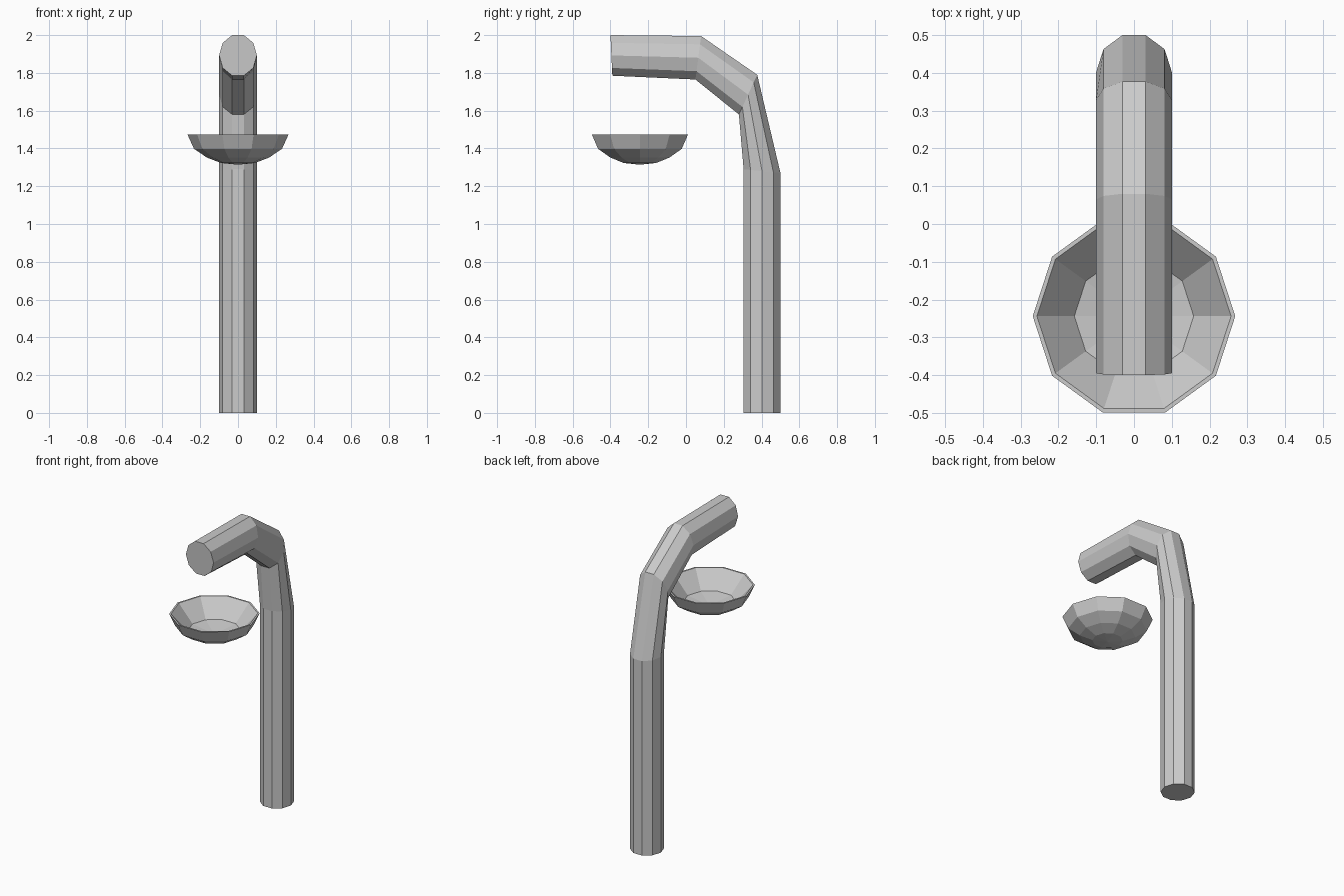
import bpy, bmesh, math

if "Cube" in bpy.data.objects:
    bpy.data.objects.remove(bpy.data.objects["Cube"])

SIDES = 10


def loft(name, rings):
    """Skin a list of rings; a ring holding one point closes into a fan, others get an end cap."""
    bm = bmesh.new()
    loops = [[bm.verts.new(p) for p in ring] for ring in rings]
    for a, b in zip(loops, loops[1:]):
        for i in range(SIDES):
            j = (i + 1) % SIDES
            if len(a) == 1:
                bm.faces.new((a[0], b[j], b[i]))
            elif len(b) == 1:
                bm.faces.new((a[i], a[j], b[0]))
            else:
                bm.faces.new((a[i], a[j], b[j], b[i]))
    for end in (loops[0], loops[-1]):
        if len(end) > 1:
            bm.faces.new(end)
    bmesh.ops.recalc_face_normals(bm, faces=bm.faces)
    mesh = bpy.data.meshes.new(name)
    bm.to_mesh(mesh)
    bm.free()
    obj = bpy.data.objects.new(name, mesh)
    bpy.context.collection.objects.link(obj)
    return obj


# Bent post: each ring spans from an outer to an inner (y, z) point
def post_ring(outer, inner, half_width=0.1):
    ring = []
    for i in range(SIDES):
        a = 2 * math.pi * i / SIDES
        t = 0.5 + 0.5 * math.sin(a) / math.sin(math.radians(72))
        ring.append((half_width * math.cos(a),
                     inner[0] + (outer[0] - inner[0]) * t,
                     inner[1] + (outer[1] - inner[1]) * t))
    return ring


bends = [((0.5, 0), (0.305, 0)),
         ((0.5, 1.27), (0.305, 1.29)),
         ((0.377, 1.79), (0.28, 1.58)),
         ((0.08, 1.995), (0.05, 1.765)),
         ((-0.4, 2.0), (-0.39, 1.785))]
loft("bent_post", [post_ring(o, i) for o, i in bends])


# Bowl: outer shell as a flattened hemisphere, then rim and inner shell
def bowl_ring(r, z, cy=-0.244):
    if r == 0:
        return [(0, cy, z)]
    return [(r * math.cos(2 * math.pi * i / SIDES),
             cy + r * math.sin(2 * math.pi * i / SIDES), z) for i in range(SIDES)]


profile = [(0, 1.314), (0.09, 1.323), (0.165, 1.352), (0.233, 1.398), (0.268, 1.475),
           (0.257, 1.475), (0.158, 1.365), (0, 1.34)]
loft("bowl", [bowl_ring(r, z) for r, z in profile])
